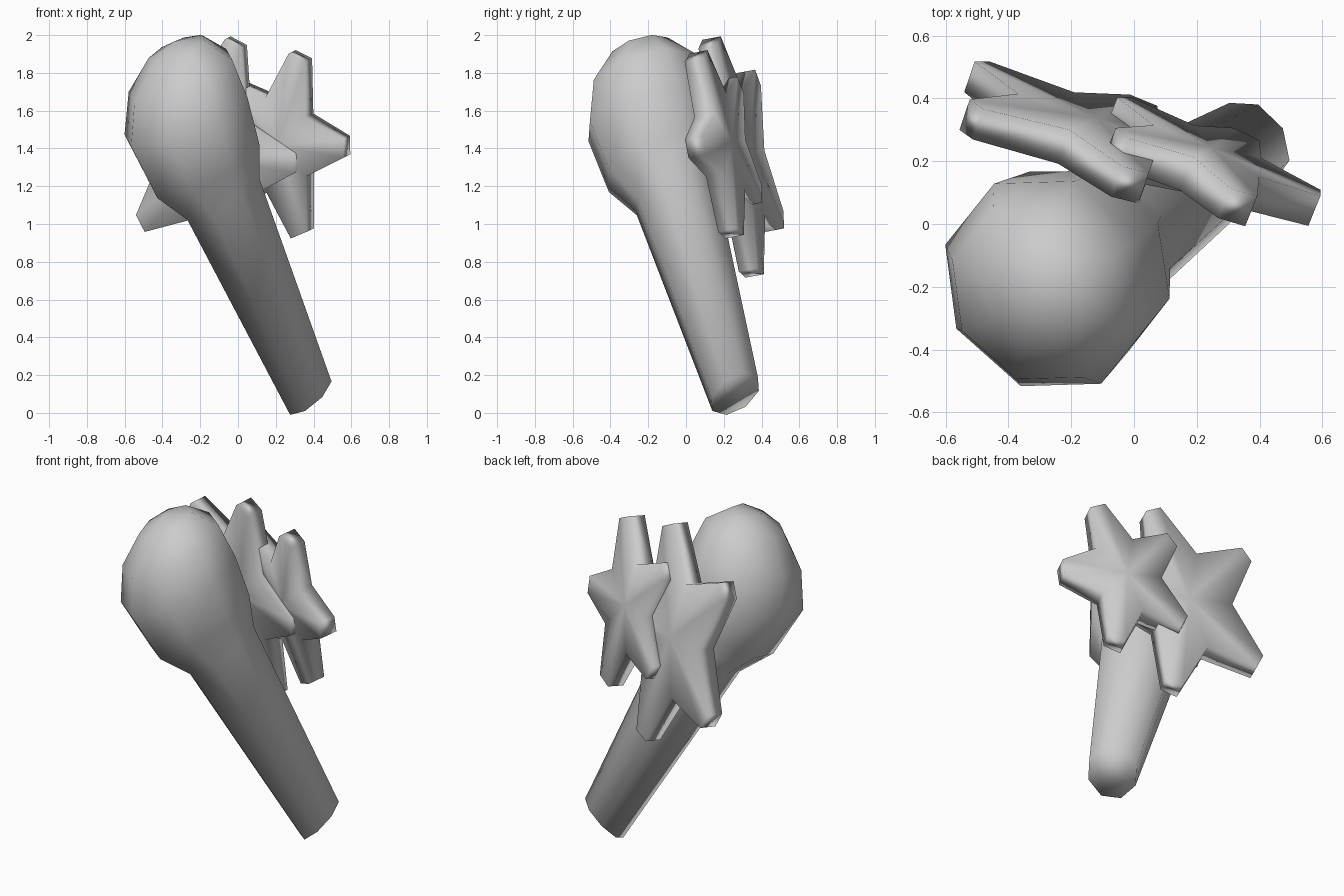
import bpy, bmesh, math
from mathutils import Vector

cube = bpy.data.objects.get("Cube")
if cube:
    bpy.data.objects.remove(cube)

grey = bpy.data.materials.new("plain grey")
grey.use_nodes = True
grey.diffuse_color = (0.6, 0.6, 0.6, 1)
grey.node_tree.nodes["Principled BSDF"].inputs["Base Color"].default_value = (0.6, 0.6, 0.6, 1)


def finish(name, bm):
    bmesh.ops.recalc_face_normals(bm, faces=bm.faces)
    for f in bm.faces:
        f.smooth = True
    mesh = bpy.data.meshes.new(name)
    bm.to_mesh(mesh)
    bm.free()
    mesh.materials.append(grey)
    obj = bpy.data.objects.new(name, mesh)
    bpy.context.collection.objects.link(obj)
    return obj


def bridge(bm, lower, upper):
    n = len(lower)
    for i in range(n):
        j = (i + 1) % n
        bm.faces.new((lower[i], lower[j], upper[j], upper[i]))


# Round head tapering into a leaning handle: (centre, radius, slant) along the axis
def club(name, sections, pole, sides=8):
    bm = bmesh.new()
    axis = (Vector(sections[-1][0]) - Vector(sections[0][0])).normalized()
    u = (Vector((1, 0, 0)) - axis * axis.x).normalized()
    v = axis.cross(u)
    lean = Vector((-axis.x, -axis.y, 0)).normalized()
    rings = []
    for centre, r, slant in sections:
        ring = []
        for i in range(sides):
            a = math.radians(30) + math.tau * i / sides
            offset = r * (u * math.cos(a) + v * math.sin(a))
            ring.append(bm.verts.new(Vector(centre) + offset + axis * slant * offset.dot(lean)))
        rings.append(ring)
    for low, high in zip(rings, rings[1:]):
        bridge(bm, low, high)
    bm.faces.new(rings[0])
    tip = bm.verts.new(pole)
    for i in range(sides):
        bm.faces.new((rings[-1][i], rings[-1][(i + 1) % sides], tip))
    return finish(name, bm)


# Thick star with five blunt arms, spanned by an up and a side vector
def star(name, centre, up, side):
    bm = bmesh.new()
    centre, up, side = Vector(centre), Vector(up), Vector(side)
    normal = up.cross(side).normalized()
    layers = []
    for s in (-1, 1):
        loop = []
        for k in range(5):
            a = math.tau * k / 5
            out = up * math.cos(a) + side * math.sin(a)
            across = (side * math.cos(a) - up * math.sin(a)).normalized()
            for w in (-0.05, 0.05):
                loop.append(bm.verts.new(centre + out * 1.02 + across * w + normal * s * 0.052))
            b = a + math.pi / 5
            notch = (up * math.cos(b) + side * math.sin(b)) * 0.55
            loop.append(bm.verts.new(centre + notch + normal * s * 0.058))
        hub = bm.verts.new(centre + normal * s * 0.06)
        for i in range(15):
            bm.faces.new((loop[i], loop[(i + 1) % 15], hub))
        layers.append(loop)
    bridge(bm, *layers)
    obj = finish(name, bm)
    obj.modifiers.new("even_shading", "WEIGHTED_NORMAL")
    return obj


club("head_and_handle", [
    ((0.375, 0.26, 0.10), 0.145, 0.42),
    ((-0.09, -0.055, 1.155), 0.235, 0.18),
    ((-0.175, -0.12, 1.315), 0.328, 0.15),
    ((-0.275, -0.19, 1.57), 0.362, 0.03),
    ((-0.305, -0.22, 1.785), 0.305, 0.05),
    ((-0.325, -0.245, 1.925), 0.165, 0.05),
], (-0.34, -0.255, 1.965))

star("large_star", (-0.14, 0.281, 1.362), (0.125, -0.153, 0.588), (0.43, -0.103, -0.225))
star("small_star", (0.228, 0.188, 1.425), (0.10, -0.132, 0.455), (0.325, -0.098, -0.165))
